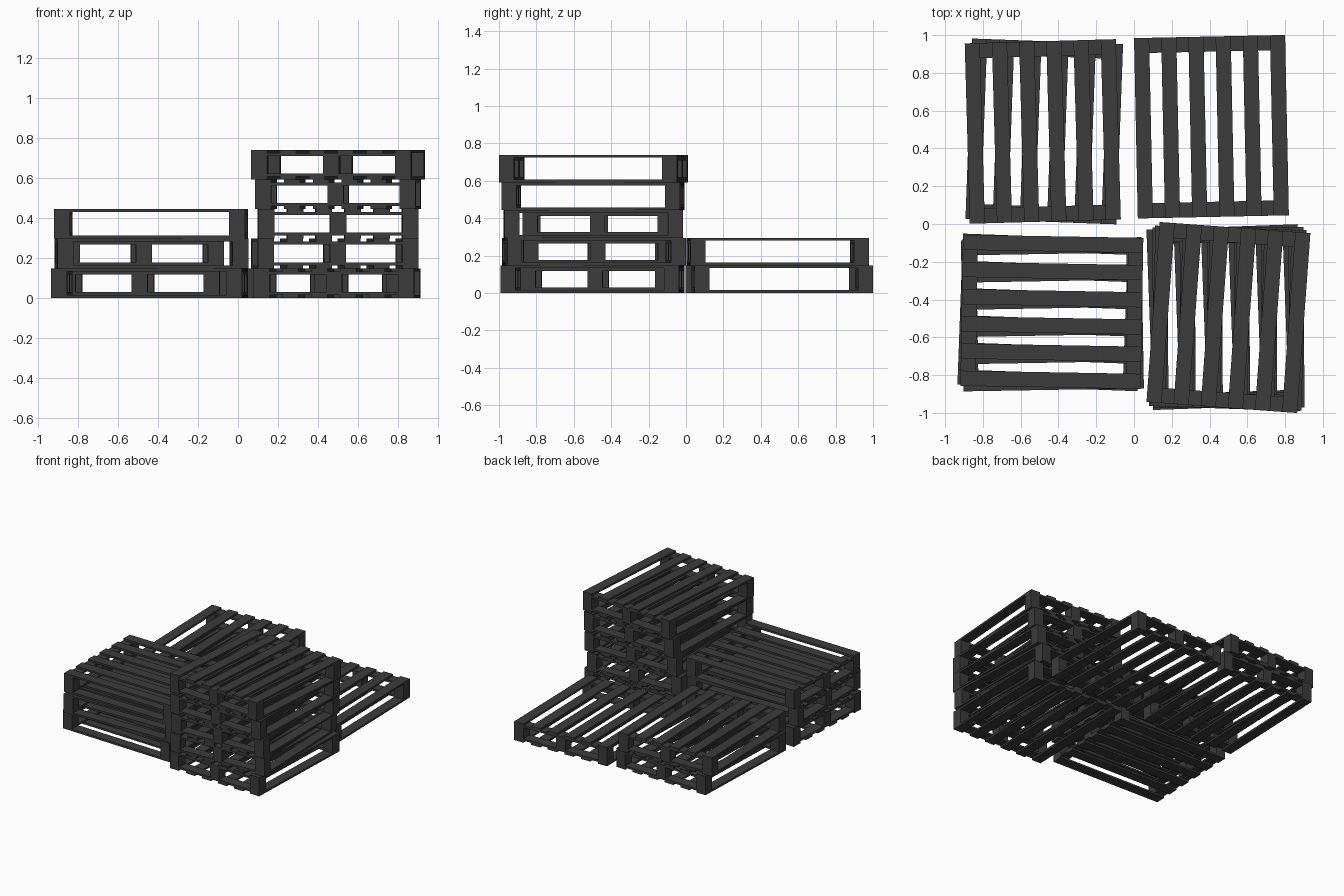
import bpy, bmesh
from math import radians
from mathutils import Matrix, Vector

cube = bpy.data.objects.get("Cube")
if cube:
    bpy.data.objects.remove(cube, do_unlink=True)

# Single dark material for all the boards
dark = bpy.data.materials.new("charcoal_wood")
dark.use_nodes = True
colour = (0.045, 0.045, 0.045, 1)
dark.diffuse_color = colour
dark.node_tree.nodes["Principled BSDF"].inputs["Base Color"].default_value = colour

WIDTH, LENGTH, HEIGHT = 0.80, 0.955, 0.1477
BOARD, THICK, SLATS = 0.08, 0.015, 6


def add_box(bm, centre, size):
    matrix = Matrix.Translation(Vector(centre)) @ Matrix.Diagonal((*size, 1))
    bmesh.ops.create_cube(bm, size=1, matrix=matrix)


def make_pallet_mesh():
    bm = bmesh.new()
    side = (WIDTH - BOARD) / 2
    end = (LENGTH - BOARD) / 2
    # Long slats on the top and bottom
    for z in (THICK / 2, HEIGHT - THICK / 2):
        for i in range(SLATS):
            x = -side + 2 * side * i / (SLATS - 1)
            add_box(bm, (x, 0, z), (BOARD, LENGTH, THICK))
    for y in (-end, end):
        # Cross boards inside the slats
        for z in (1.5 * THICK, HEIGHT - 1.5 * THICK):
            add_box(bm, (0, y, z), (WIDTH, BOARD, THICK))
        # Spacer blocks
        for x in (-side, 0, side):
            add_box(bm, (x, y, HEIGHT / 2), (BOARD, BOARD, HEIGHT - 4 * THICK))
    mesh = bpy.data.meshes.new("pallet")
    bm.to_mesh(mesh)
    bm.free()
    mesh.materials.append(dark)
    return mesh


# Each stack lists x, y and turn in degrees, from the ground up
stacks = {
    "front_left_side_stack": [(0.495, -0.50, -2), (0.483, -0.493, 2.1), (0.50, -0.495, 0.3),
                              (0.50, -0.498, -1.7), (0.50, -0.495, -4.2)],
    "front_right_side_stack": [(-0.443, -0.468, 87.9), (-0.432, -0.478, 91),
                               (-0.435, -0.465, 89)],
    "back_right_side_stack": [(-0.475, 0.49, -2.1), (-0.483, 0.49, 1.6)],
    "back_left_side_stack": [(0.41, 0.515, 1.2)],
}

pallet = make_pallet_mesh()
for name, layers in stacks.items():
    for level, (x, y, turn) in enumerate(layers):
        obj = bpy.data.objects.new(f"{name}_pallet_{level + 1}", pallet)
        obj.location = (x, y, level * HEIGHT)
        obj.rotation_euler.z = radians(turn)
        bpy.context.collection.objects.link(obj)
